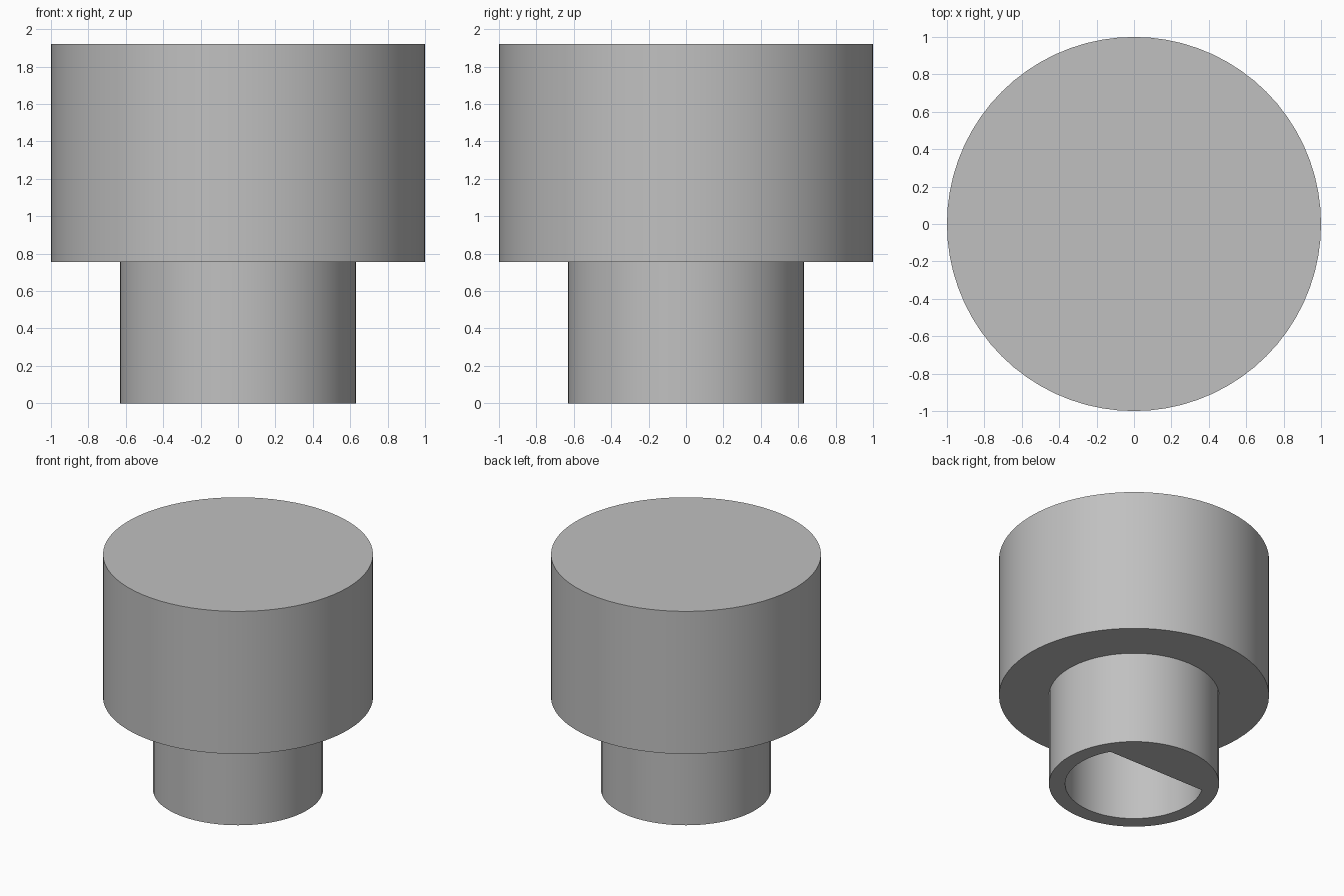
import bpy, bmesh, math

cube = bpy.data.objects.get("Cube")
if cube:
    bpy.data.objects.remove(cube, do_unlink=True)

SEGMENTS = 72
BODY_R, STEM_R, BORE_R = 1.0, 0.63, 0.51
TOP_Z, STEP_Z = 1.92, 0.755
FLAT_Y = 0.255  # flat side of the D-shaped bore

grey = bpy.data.materials.new("plain_grey")
grey.use_nodes = True
colour = (0.53, 0.53, 0.53, 1)
grey.diffuse_color = colour
grey.node_tree.nodes["Principled BSDF"].inputs["Base Color"].default_value = colour

bm = bmesh.new()


def ring(radius, z, flat=None):
    """Circle of vertices, optionally cut straight at y = flat."""
    verts = []
    for i in range(SEGMENTS):
        a = math.tau * i / SEGMENTS
        y = radius * math.sin(a)
        if flat is not None:
            y = min(y, flat)
        verts.append(bm.verts.new((radius * math.cos(a), y, z)))
    return verts


# Rings from the bore's end, down and around the stem, up to the body's top
rings = [
    ring(BORE_R, STEP_Z, FLAT_Y),
    ring(BORE_R, 0, FLAT_Y),
    ring(STEM_R, 0),
    ring(STEM_R, STEP_Z),
    ring(BODY_R, STEP_Z),
    ring(BODY_R, TOP_Z),
]
for low, high in zip(rings, rings[1:]):
    for i in range(SEGMENTS):
        j = (i + 1) % SEGMENTS
        bm.faces.new((low[i], low[j], high[j], high[i]))
bm.faces.new(rings[0])
bm.faces.new(rings[-1])
bmesh.ops.recalc_face_normals(bm, faces=bm.faces)

mesh = bpy.data.meshes.new("knob")
bm.to_mesh(mesh)
bm.free()
mesh.materials.append(grey)
knob = bpy.data.objects.new("knob", mesh)
bpy.context.collection.objects.link(knob)

# Smooth round walls, sharp rims
bpy.ops.object.select_all(action="DESELECT")
knob.select_set(True)
bpy.context.view_layer.objects.active = knob
bpy.ops.object.shade_smooth_by_angle(angle=math.radians(25))
